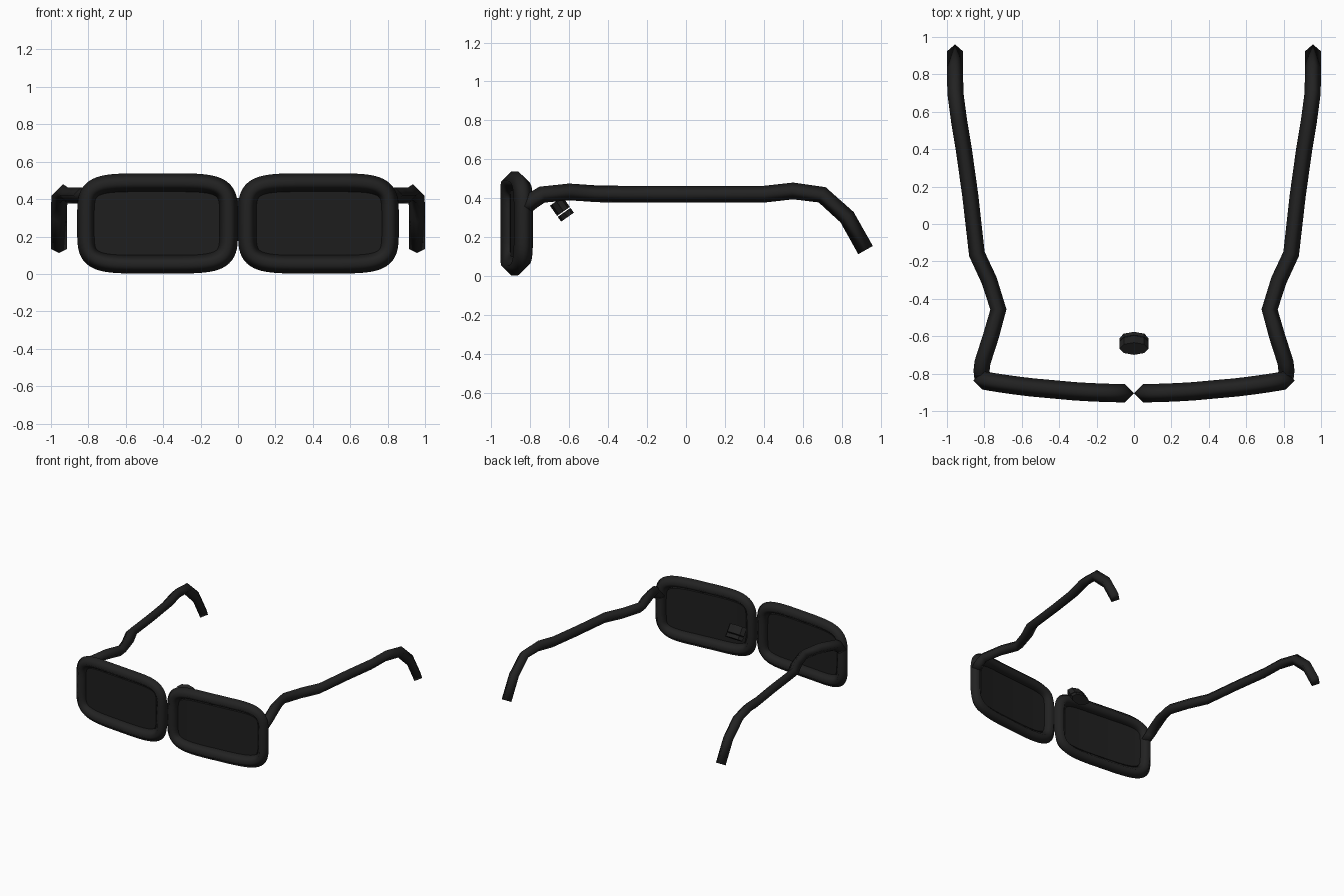
import bpy, bmesh, math
from mathutils import Vector, Matrix

cube = bpy.data.objects.get("Cube")
if cube:
    bpy.data.objects.remove(cube, do_unlink=True)


def material(name, grey):
    mat = bpy.data.materials.new(name)
    mat.use_nodes = True
    col = (grey, grey, grey, 1)
    mat.diffuse_color = col
    node = mat.node_tree.nodes["Principled BSDF"]
    node.inputs["Base Color"].default_value = col
    node.inputs["Roughness"].default_value = 0.6
    return mat


FRAME = material("black frame", 0.016)
LENS = material("dark lens", 0.013)


def finish(name, bm, mat, smooth=True, mirror=True):
    bmesh.ops.recalc_face_normals(bm, faces=bm.faces)
    me = bpy.data.meshes.new(name)
    bm.to_mesh(me)
    bm.free()
    for p in me.polygons:
        p.use_smooth = smooth and len(p.vertices) == 4
    me.materials.append(mat)
    ob = bpy.data.objects.new(name, me)
    bpy.context.collection.objects.link(ob)
    if mirror:
        mod = ob.modifiers.new("mirror", 'MIRROR')
        mod.use_mirror_merge = False
    return ob


def sweep(path, radius, up, closed):
    """Four-sided tube along a path, one corner pointing along up."""
    bm = bmesh.new()
    n = len(path)
    rings = []
    for i, p in enumerate(path):
        a = path[i - 1] if (closed or i > 0) else p
        b = path[(i + 1) % n] if (closed or i < n - 1) else p
        if closed or 0 < i < n - 1:
            tan = (p - a).normalized() + (b - p).normalized()
        else:
            tan = b - a
        side = tan.cross(up).normalized()
        top = side.cross(tan).normalized()
        rings.append([bm.verts.new(p + d * radius) for d in (side, top, -side, -top)])
    for i in range(n if closed else n - 1):
        r, s = rings[i], rings[(i + 1) % n]
        for k in range(4):
            bm.faces.new((r[k], r[(k + 1) % 4], s[(k + 1) % 4], s[k]))
    if not closed:
        bm.faces.new(rings[0])
        bm.faces.new(rings[-1])
    return bm


# Rim centre line: a rounded rectangle wrapped gently backwards
def rim_point(t, power=5.0):
    c, s = math.cos(t), math.sin(t)
    x = 0.430 + 0.381 * math.copysign(abs(c) ** (2 / power), c)
    z = 0.270 + 0.219 * math.copysign(abs(s) ** (2 / power), s)
    return Vector((x, -0.905 + 0.105 * x * x, z))


COUNT = 64
outline = [rim_point(2 * math.pi * (i + 0.5) / COUNT) for i in range(COUNT)]
finish("rim", sweep(outline, 0.049, Vector((0, 1, 0)), True), FRAME)

# Lens: strips joining the upper and lower halves of the rim line
bm = bmesh.new()
verts = [bm.verts.new(p) for p in outline]
for i in range(COUNT // 2 - 1):
    bm.faces.new((verts[i], verts[i + 1], verts[COUNT - 2 - i], verts[COUNT - 1 - i]))
finish("lens", bm, LENS)

# Temple arm with a kink near the hinge and a hooked tip
arm = [(0.81, -0.83, 0.355), (0.815, -0.785, 0.39), (0.81, -0.74, 0.418),
       (0.765, -0.6, 0.432), (0.725, -0.457, 0.422), (0.775, -0.3, 0.42),
       (0.84, -0.16, 0.42), (0.875, 0.15, 0.42), (0.91, 0.4, 0.42),
       (0.935, 0.55, 0.437), (0.955, 0.7, 0.417), (0.957, 0.828, 0.302),
       (0.957, 0.923, 0.133)]
finish("temple_arm", sweep([Vector(p) for p in arm], 0.043, Vector((0, 0, 1)), False), FRAME)

# Small tilted nose piece behind the bridge, in two stacked slices
tilt = Matrix.Translation((0, -0.638, 0.343)) @ Matrix.Rotation(math.radians(35), 4, 'X')
for name, low, high in (("nose_pad_upper", -0.014, 0.05), ("nose_pad_lower", -0.05, -0.02)):
    bm = bmesh.new()
    place = tilt @ Matrix.Translation((0, 0, (low + high) / 2)) @ Matrix.Diagonal((1, 0.52, 1, 1))
    bmesh.ops.create_cone(bm, cap_ends=True, segments=8, radius1=0.077, radius2=0.077,
                          depth=high - low, matrix=place)
    finish(name, bm, FRAME, smooth=False, mirror=False)
